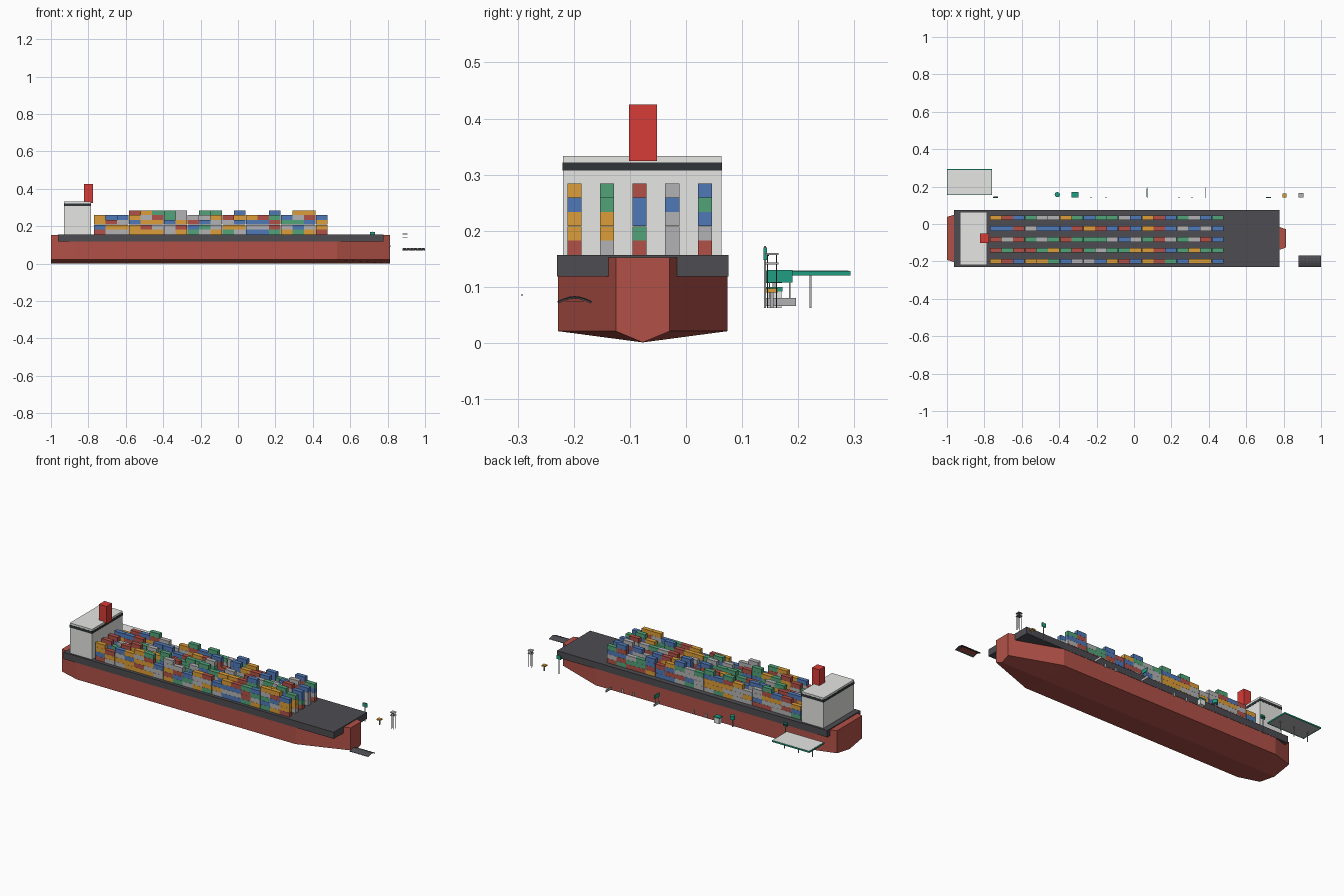
import bpy
import bmesh
import math
import random
from mathutils import Matrix, Vector

cube = bpy.data.objects.get("Cube")
if cube:
    bpy.data.objects.remove(cube, do_unlink=True)


def material(name, r, g, b):
    m = bpy.data.materials.new(name)
    m.use_nodes = True
    m.diffuse_color = (r, g, b, 1)
    m.node_tree.nodes["Principled BSDF"].inputs["Base Color"].default_value = (r, g, b, 1)
    return m


RED = material("hull red", 0.44, 0.083, 0.064)
FUNNEL = material("funnel red", 0.68, 0.045, 0.038)
DECK = material("deck grey", 0.074, 0.074, 0.084)
DARK = material("dark glass", 0.03, 0.036, 0.038)
ORANGE = material("container orange", 0.71, 0.34, 0.04)
GREEN = material("container green", 0.085, 0.36, 0.19)
BLUE = material("container blue", 0.08, 0.19, 0.47)
GREY = material("container grey", 0.45, 0.45, 0.46)
WHITE = material("house white", 0.79, 0.79, 0.77)
TEAL = material("teal", 0.014, 0.34, 0.22)

MID = -0.077  # centreline of the ship


def finish(name, bm, *mats):
    bmesh.ops.recalc_face_normals(bm, faces=bm.faces)
    mesh = bpy.data.meshes.new(name)
    bm.to_mesh(mesh)
    bm.free()
    for m in mats:
        mesh.materials.append(m)
    obj = bpy.data.objects.new(name, mesh)
    bpy.context.collection.objects.link(obj)
    return obj


def add_box(bm, x, y, z, index=0):
    """Box from (low, high) ranges on each axis."""
    size = [r[1] - r[0] for r in (x, y, z)]
    centre = Vector([(r[0] + r[1]) / 2 for r in (x, y, z)])
    geo = bmesh.ops.create_cube(bm, size=1, matrix=Matrix.Translation(centre) @ Matrix.Diagonal((*size, 1)))
    for f in {f for v in geo["verts"] for f in v.link_faces}:
        f.material_index = index


def box(name, mat, x, y, z):
    bm = bmesh.new()
    add_box(bm, x, y, z)
    return finish(name, bm, mat)


def around(c, half):
    return (c - half, c + half)


# Hull: lofted sections with a shallow V bottom
bm = bmesh.new()
rings = []
for x, w in ((-1, 0.115), (-0.88, 0.151), (0.53, 0.151), (0.814, 0.048)):
    section = ((-w, 0.152), (-w, 0.021), (0, 0.001), (w, 0.021), (w, 0.152))
    rings.append([bm.verts.new((x, MID + y, z)) for y, z in section])
for a, b in zip(rings, rings[1:]):
    for i in range(5):
        j = (i + 1) % 5
        bm.faces.new((a[i], a[j], b[j], b[i]))
bm.faces.new(rings[0])
bm.faces.new(rings[-1])
finish("hull", bm, RED)

# Deck, bridge house and funnel
box("deck", DECK, (-0.963, 0.778), around(MID, 0.1525), (0.118, 0.157))
box("bridge_house", WHITE, (-0.93, -0.787), around(MID - 0.001, 0.141), (0.157, 0.333))
box("bridge_windows", DARK, (-0.931, -0.786), around(MID - 0.001, 0.142), (0.307, 0.322))
box("funnel", FUNNEL, (-0.824, -0.775), around(MID, 0.025), (0.324, 0.425))

# Container stacks: letters give the top colours, and the full last stack of each row
random.seed(7)
PAINT = "ORGBW"
ROWS = (
    ("ORBOOGBWWBORBORGBOO", "ROOB"),
    ("RGRRGOGRGWGGOORBGOG", "WOOG"),
    ("RWRGWGRGGGWBWGRWGWR", "RGBB"),
    ("BBRWBBBRORBRBORBWBW", "WWWB"),
    ("ORBGWWOGBGGWBORBGWB", "RWBG"),
)
LOW = (0, 1, 2, 8, 11)
for row, (tops, last) in enumerate(ROWS):
    bm = bmesh.new()
    y = -0.1985 + row * 0.058
    stacks = []
    for col, top in enumerate(tops):
        count = min(random.choice((3, 4, 4, 5)), 4 if col in LOW else 5)
        if col == len(tops) - 1:
            count = 5
        stacks.append([random.choice(PAINT) for _ in range(count - 1)] + [top])
    for col, stack in enumerate(stacks + [last]):
        x = -0.771 + col * 0.0625
        for level, paint in enumerate(stack):
            z = 0.157 + level * 0.0256
            add_box(bm, (x, x + 0.0615), around(y, 0.0125), (z, z + 0.0252), PAINT.index(paint))
    finish("container_row_%d" % (row + 1), bm, ORANGE, RED, GREEN, BLUE, GREY)

# Quay canopy: grey slab, pale roof, teal rim and posts
box("canopy_slab", GREY, (-0.997, -0.761), (0.158, 0.29), (0.121, 0.127))
box("canopy_roof", WHITE, (-0.997, -0.761), (0.158, 0.29), (0.127, 0.129))
bm = bmesh.new()
for x in ((-1, -0.997), (-0.761, -0.758)):
    add_box(bm, x, (0.155, 0.293), (0.12, 0.128))
for y in ((0.155, 0.158), (0.29, 0.293)):
    add_box(bm, (-0.997, -0.761), y, (0.12, 0.128))
finish("canopy_rim", bm, TEAL)
bm = bmesh.new()
for x in (-0.97, -0.88, -0.79):
    add_box(bm, around(x, 0.002), around(0.222, 0.002), (0.062, 0.121))
finish("canopy_posts", bm, GREY)

# Flag poles near stern and bow
for end, x in (("stern", -0.74), ("bow", 0.72)):
    box(end + "_flag_pole", GREY, around(x, 0.002), around(0.141, 0.002), (0.062, 0.173))
    box(end + "_flag", TEAL, (x - 0.013, x + 0.013), around(0.141, 0.003), (0.148, 0.17))
box("stern_flag_clamp", DARK, around(-0.74, 0.012), around(0.146, 0.002), (0.155, 0.16))

# Quay kiosk with a teal lid, and round tank
box("kiosk", WHITE, (-0.333, -0.3), (0.145, 0.17), (0.062, 0.092))
box("kiosk_lid", TEAL, (-0.335, -0.298), (0.143, 0.172), (0.092, 0.1))
bm = bmesh.new()
bmesh.ops.create_cone(bm, cap_ends=True, segments=12, radius1=0.014, radius2=0.014, depth=0.022,
                      matrix=Matrix.Translation((-0.41, 0.157, 0.118)))
finish("round_tank", bm, TEAL)
box("tank_post", GREY, around(-0.41, 0.003), around(0.157, 0.003), (0.062, 0.108))

# Thin mooring frames and a sign along the quay
bm = bmesh.new()
for x in (0.07, 0.38):
    add_box(bm, around(x, 0.0015), (0.14, 0.196), (0.066, 0.08))
for x in (-0.23, -0.15, 0.24, 0.31):
    add_box(bm, around(x, 0.006), (0.139, 0.143), (0.062, 0.085))
finish("mooring_frames", bm, GREY)
box("quay_sign", TEAL, around(0.07, 0.002), (0.145, 0.19), (0.108, 0.13))
bm = bmesh.new()
for y in (0.149, 0.185):
    add_box(bm, around(0.07, 0.001), around(y, 0.001), (0.08, 0.108))
finish("sign_posts", bm, GREY)

# Lamp tower with stacked trays, and a small crate on a stand
bm = bmesh.new()
for z in (0.14, 0.157):
    add_box(bm, around(0.893, 0.013), around(0.153, 0.012), (z, z + 0.003))
finish("tower_trays", bm, GREY)
bm = bmesh.new()
for sx in (-1, 1):
    for sy in (-1, 1):
        add_box(bm, around(0.893 + sx * 0.008, 0.001), around(0.153 + sy * 0.008, 0.001), (0.062, 0.157))
finish("tower_legs", bm, DECK)
box("crate", ORANGE, around(0.805, 0.011), around(0.153, 0.011), (0.09, 0.097))
box("crate_stand", GREY, around(0.805, 0.003), around(0.153, 0.003), (0.062, 0.09))

# Corrugated arched roof panel off the bow, with a red lining
bm = bmesh.new()
steps, ribs = 6, 12
grid = []
for i in range(ribs + 1):
    ripple = 0.0015 * (i % 2)
    line = []
    for j in range(steps + 1):
        t = j / steps
        z = 0.073 + 0.009 * math.sin(math.pi * t) + ripple
        line.append(bm.verts.new((0.88 + 0.12 * i / ribs, -0.229 + 0.061 * t, z)))
    grid.append(line)
for a, b in zip(grid, grid[1:]):
    for j in range(steps):
        bm.faces.new((a[j], a[j + 1], b[j + 1], b[j]))
panel = finish("arched_roof_panel", bm, DECK)
solid = panel.modifiers.new("thickness", "SOLIDIFY")
solid.thickness = 0.003
box("panel_lining", RED, (0.89, 0.99), around(-0.1985, 0.017), (0.073, 0.074))

# Small buoy off the front side
box("buoy", RED, around(0.23, 0.001), around(-0.292, 0.001), (0.084, 0.087))
